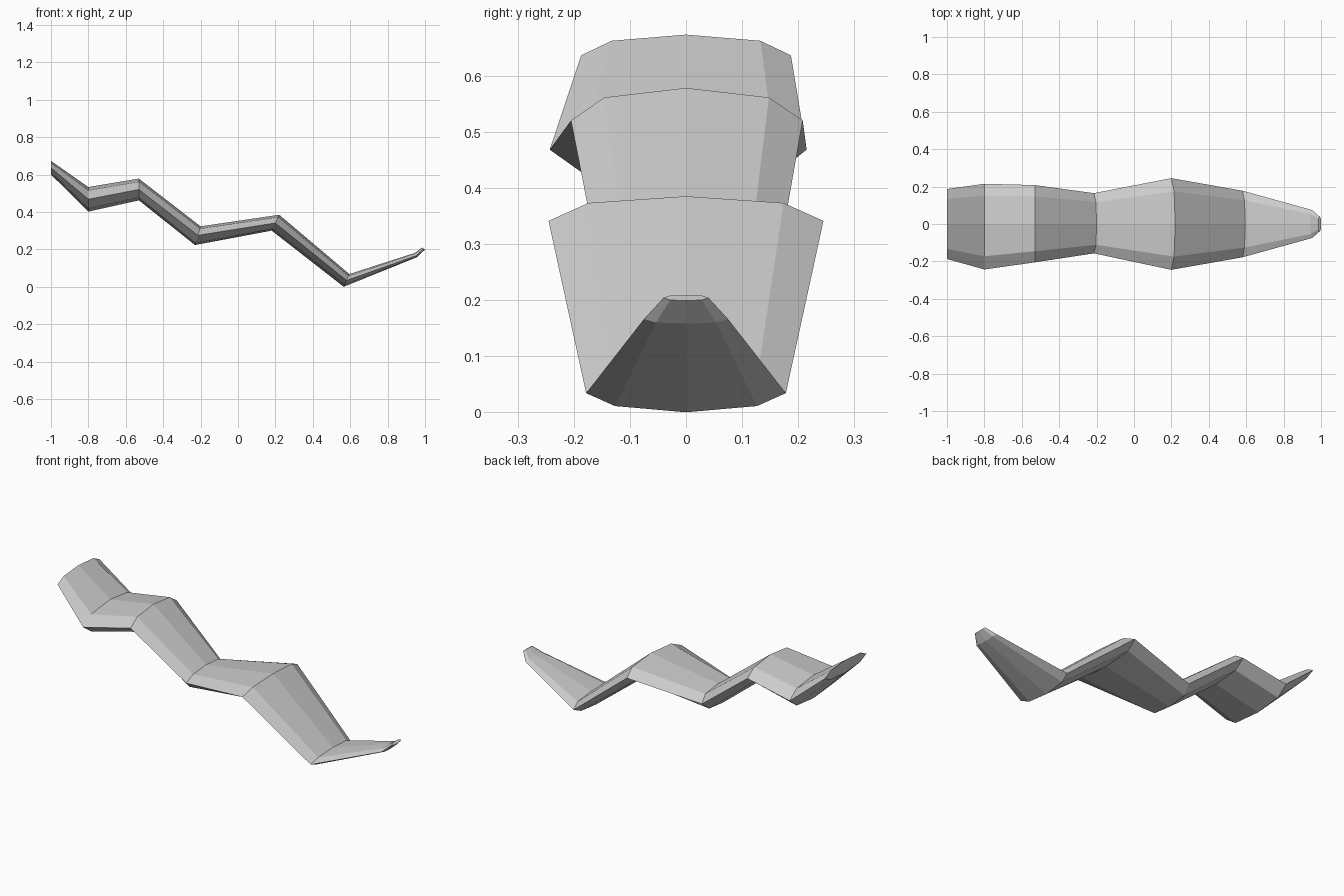
import bpy, bmesh

if "Cube" in bpy.data.objects:
    bpy.data.objects.remove(bpy.data.objects["Cube"])

grey = bpy.data.materials.new("light_grey")
grey.diffuse_color = (0.6, 0.6, 0.6, 1)
grey.use_nodes = True
grey.node_tree.nodes["Principled BSDF"].inputs["Base Color"].default_value = grey.diffuse_color

# Stations along the strip:
# x at top, x at bottom, z of top ridge, top shoulder, edge, bottom shoulder, bottom ridge,
# half width at front, half width at back
STATIONS = [
    (-1.00, -1.00, 0.673, 0.662, 0.636, 0.611, 0.600, 0.187, 0.187),
    (-0.80, -0.80, 0.533, 0.515, 0.468, 0.418, 0.402, 0.243, 0.215),
    (-0.53, -0.53, 0.578, 0.561, 0.520, 0.477, 0.462, 0.205, 0.208),
    (-0.20, -0.23, 0.323, 0.311, 0.275, 0.234, 0.223, 0.157, 0.165),
    (0.22, 0.18, 0.385, 0.373, 0.341, 0.310, 0.300, 0.245, 0.245),
    (0.595, 0.565, 0.068, 0.058, 0.034, 0.011, 0.000, 0.178, 0.178),
    (0.943, 0.957, 0.180, 0.177, 0.166, 0.160, 0.158, 0.075, 0.075),
    (0.985, 1.00, 0.209, 0.208, 0.204, 0.200, 0.199, 0.040, 0.040),
]
SHOULDER = 0.71


def section(xt, xb, zt, zts, ze, zbs, zb, wf, wk):
    """Eight-sided section, running round from the top ridge."""
    def x_at(z):
        return xb + (xt - xb) * (z - zb) / (zt - zb)
    ring = [(0, zt), (wk * SHOULDER, zts), (wk, ze), (wk * SHOULDER, zbs),
            (0, zb), (-wf * SHOULDER, zbs), (-wf, ze), (-wf * SHOULDER, zts)]
    return [(x_at(z), y, z) for y, z in ring]


# Zigzag body lofted through the stations, capped at both ends
bm = bmesh.new()
rings = [[bm.verts.new(p) for p in section(*s)] for s in STATIONS]
for a, b in zip(rings, rings[1:]):
    for i in range(8):
        j = (i + 1) % 8
        bm.faces.new((a[i], a[j], b[j], b[i]))
bm.faces.new(rings[0])
bm.faces.new(rings[-1])
bmesh.ops.recalc_face_normals(bm, faces=bm.faces)

mesh = bpy.data.meshes.new("zigzag_body")
bm.to_mesh(mesh)
bm.free()
mesh.materials.append(grey)
body = bpy.data.objects.new("zigzag_body", mesh)
bpy.context.collection.objects.link(body)
